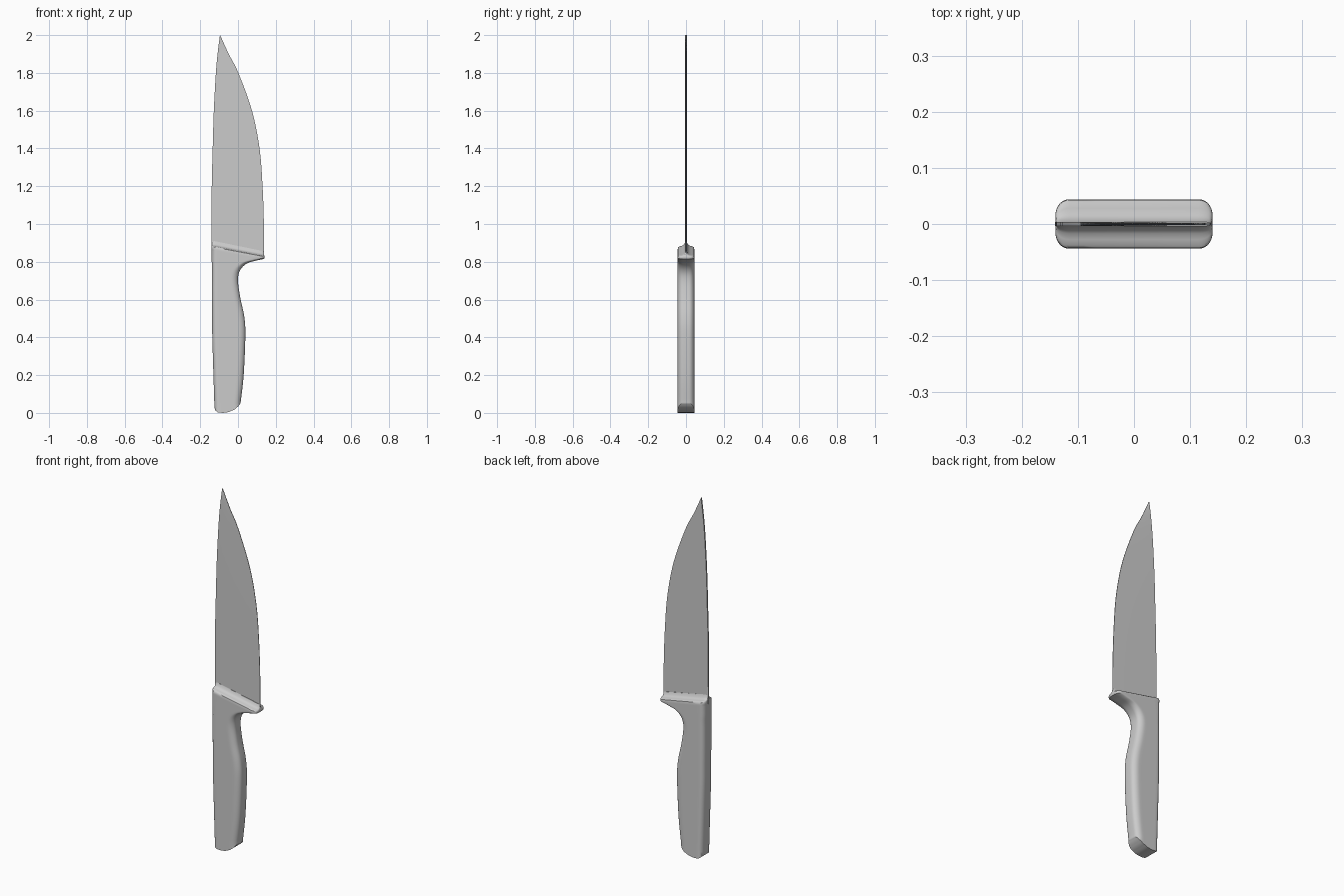
import bpy, bmesh, math

if "Cube" in bpy.data.objects:
    bpy.data.objects.remove(bpy.data.objects["Cube"])


def catmull(rows, steps):
    """Smoothly interpolate rows of numbers."""
    out = []
    for i in range(len(rows) - 1):
        p0, p1 = rows[max(i - 1, 0)], rows[i]
        p2, p3 = rows[i + 1], rows[min(i + 2, len(rows) - 1)]
        for s in range(steps):
            t = s / steps
            out.append([0.5 * (2 * b + (c - a) * t + (2 * a - 5 * b + 4 * c - d) * t * t
                               + (3 * b - a - 3 * c + d) * t ** 3)
                        for a, b, c, d in zip(p0, p1, p2, p3)])
    out.append(list(rows[-1]))
    return out


def loft(name, halves, angle):
    """Skin half sections (left to right, y >= 0), mirrored in y, with strip caps."""
    bm = bmesh.new()
    n = len(halves[0])
    rings = []
    for half in halves:
        up = [bm.verts.new(p) for p in half]
        low = [bm.verts.new((x, -y, z)) for x, y, z in half]
        rings.append((up, low))
    for (u0, l0), (u1, l1) in zip(rings, rings[1:]):
        a, b = u0 + l0[::-1], u1 + l1[::-1]
        for i in range(2 * n):
            j = (i + 1) % (2 * n)
            bm.faces.new((a[i], a[j], b[j], b[i]))
    for u, l in (rings[0], rings[-1]):
        for i in range(n - 1):
            bm.faces.new((u[i], u[i + 1], l[i + 1], l[i]))
    bmesh.ops.recalc_face_normals(bm, faces=bm.faces)
    mesh = bpy.data.meshes.new(name)
    bm.to_mesh(mesh)
    bm.free()
    obj = bpy.data.objects.new(name, mesh)
    bpy.context.collection.objects.link(obj)
    bpy.ops.object.select_all(action='DESELECT')
    obj.select_set(True)
    bpy.context.view_layer.objects.active = obj
    bpy.ops.object.shade_smooth_by_angle(angle=math.radians(angle))


def rounded_half(xl, zl, xr, zr, hw, rr):
    """Upper half of a rounded rectangle spanning the left and right points."""
    rl, ry = 0.024, min(0.028, hw * 0.65)
    pts = []
    for k in range(8):
        a = math.pi / 2 * k / 7
        pts.append((xl + rl * (1 - math.cos(a)), hw - ry + ry * math.sin(a)))
    for k in range(1, 9):
        pts.append((xl + rl + (xr - xl - rl - rr) * k / 9, hw))
    for k in range(8):
        a = math.pi / 2 * k / 7
        pts.append((xr - rr + rr * math.sin(a), hw - ry + ry * math.cos(a)))
    return [(x, y, zl + (zr - zl) * (x - xl) / (xr - xl)) for x, y in pts]


# Handle: left x, left z, right x, right z, half thickness, right corner radius
handle = catmull([
    (-0.125, 0.04, 0.014, 0.055, 0.044, 0.034),
    (-0.130, 0.20, 0.030, 0.20, 0.044, 0.036),
    (-0.136, 0.40, 0.039, 0.41, 0.044, 0.036),
    (-0.137, 0.50, 0.033, 0.51, 0.044, 0.036),
    (-0.138, 0.61, 0.012, 0.61, 0.044, 0.036),
    (-0.138, 0.70, 0.000, 0.70, 0.044, 0.036),
    (-0.138, 0.76, 0.010, 0.753, 0.044, 0.034),
    (-0.139, 0.80, 0.045, 0.790, 0.044, 0.030),
    (-0.139, 0.835, 0.095, 0.806, 0.044, 0.026),
    (-0.139, 0.862, 0.138, 0.815, 0.044, 0.024)], 5)

# Guard top sweeping up in a concave fillet to the blade
top = [(-0.140, 0.870, 0.140, 0.820, 0.044),
       (-0.140, 0.880, 0.140, 0.827, 0.0425),
       (-0.139, 0.884, 0.139, 0.830, 0.038),
       (-0.139, 0.886, 0.139, 0.832, 0.028),
       (-0.138, 0.889, 0.138, 0.835, 0.017),
       (-0.138, 0.897, 0.138, 0.842, 0.009),
       (-0.137, 0.912, 0.136, 0.856, 0.004)]
halves = [rounded_half(*r) for r in handle] + [rounded_half(*r, 0.024) for r in top]

# Curved butt of the handle, cut straight across its thickness
butt = [(-0.125, 0.03), (-0.120, 0.013), (-0.108, 0.003), (-0.08, 0.0),
        (-0.05, 0.004), (-0.02, 0.017), (0.0, 0.033), (0.014, 0.052)]


def butt_z(x):
    for (x0, z0), (x1, z1) in zip(butt, butt[1:]):
        if x <= x1:
            return z0 + (z1 - z0) * max(0, (x - x0) / (x1 - x0))
    return butt[-1][1]


halves.insert(0, [(x, y, butt_z(x)) for x, y, z in halves[0]])
loft("handle", halves, 40)

# Blade: spine x, spine z, edge x, edge z
blade = catmull([
    (-0.141, 0.86, 0.138, 0.82),
    (-0.140, 1.00, 0.137, 1.00),
    (-0.139, 1.20, 0.130, 1.20),
    (-0.134, 1.40, 0.114, 1.40),
    (-0.128, 1.60, 0.074, 1.60),
    (-0.117, 1.80, 0.002, 1.80),
    (-0.107, 1.91, -0.049, 1.90),
    (-0.0955, 2.00, -0.0945, 2.00)], 5)
sections = []
for xl, zl, xr, zr in blade:
    sections.append([(xl + (xr - xl) * t, y, zl + (zr - zl) * t)
                     for t, y in ((0, 0.004), (0.5, 0.003), (1, 0.0012))])
loft("blade", sections, 30)
